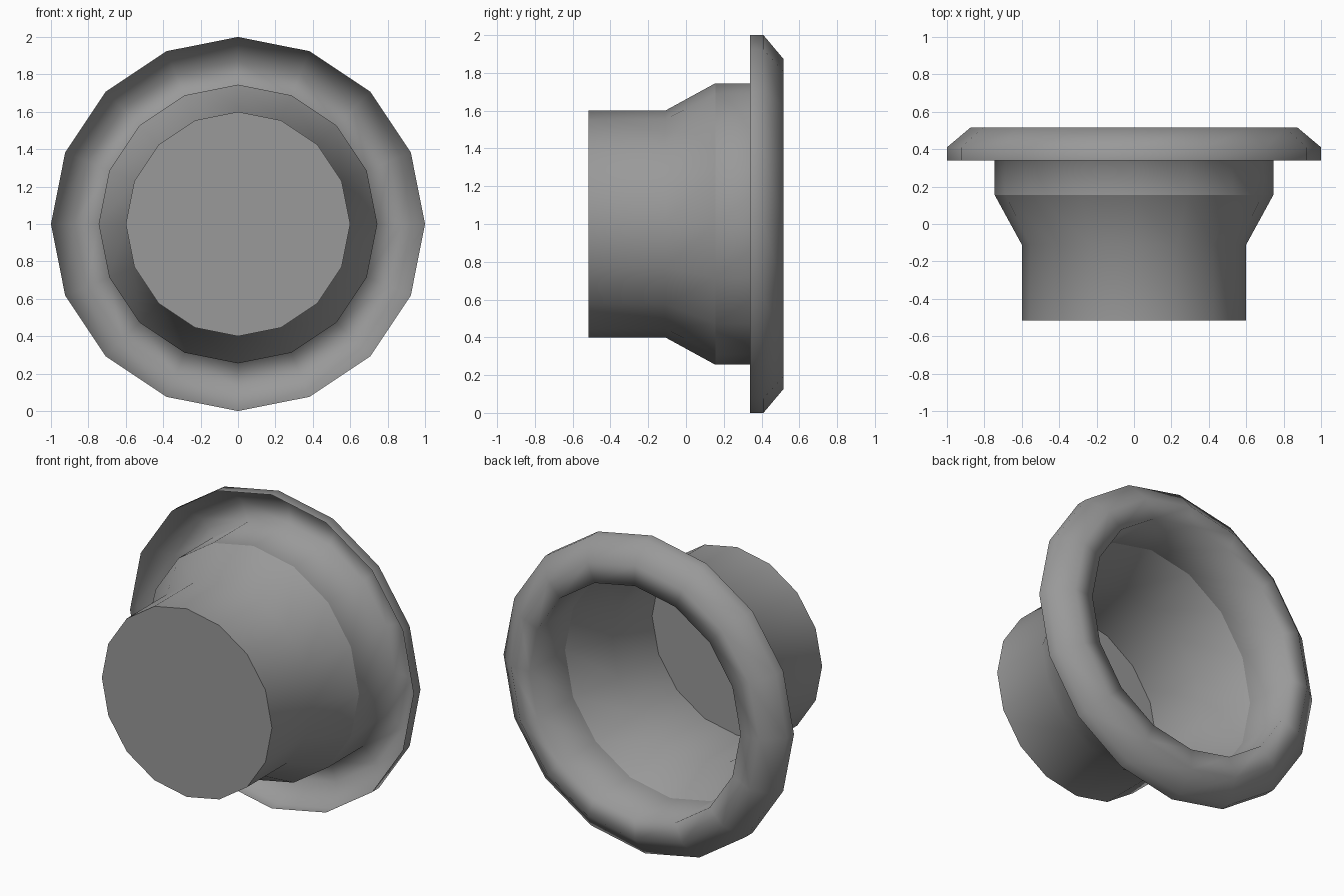
import bpy, bmesh
from math import cos, sin, pi

if "Cube" in bpy.data.objects:
    bpy.data.objects.remove(bpy.data.objects["Cube"], do_unlink=True)

SIDES = 16
CENTRE_Z = 1.0
SHOULDER_Y = 0.155

# One matte grey for the whole shell
grey = bpy.data.materials.new("matte grey")
grey.use_nodes = True
colour = (0.32, 0.32, 0.32, 1)
grey.diffuse_color = colour
grey.node_tree.nodes["Principled BSDF"].inputs["Base Color"].default_value = colour

# Thin shell profile (radius, y): tube, flare, collar, folded rim
profile = [(0.6, -0.515), (0.6, -0.11), (0.745, SHOULDER_Y), (0.745, 0.515),
           (0.875, 0.515), (1.0, 0.41), (1.0, 0.34)]

bm = bmesh.new()
rings = []
for radius, y in profile:
    angles = [2 * pi * i / SIDES for i in range(SIDES)]
    rings.append([bm.verts.new((radius * cos(a), y, CENTRE_Z + radius * sin(a)))
                  for a in angles])

# Walls between neighbouring rings
for near, far in zip(rings, rings[1:]):
    for i in range(SIDES):
        j = (i + 1) % SIDES
        bm.faces.new((near[i], near[j], far[j], far[i]))

# Closed front end
bm.faces.new(list(reversed(rings[0])))
bm.normal_update()
bmesh.ops.recalc_face_normals(bm, faces=bm.faces)
cap = max(bm.faces, key=lambda f: len(f.verts))
if cap.normal.y > 0:
    bmesh.ops.reverse_faces(bm, faces=bm.faces)

# Smooth sides with crisp cap and shoulder edges
for face in bm.faces:
    face.smooth = len(face.verts) == 4
for ring in (rings[0], rings[2]):
    for i in range(SIDES):
        bm.edges.get((ring[i], ring[(i + 1) % SIDES])).smooth = False

mesh = bpy.data.meshes.new("flanged_cup")
bm.to_mesh(mesh)
bm.free()
mesh.materials.append(grey)
cup = bpy.data.objects.new("flanged_cup", mesh)
bpy.context.collection.objects.link(cup)
